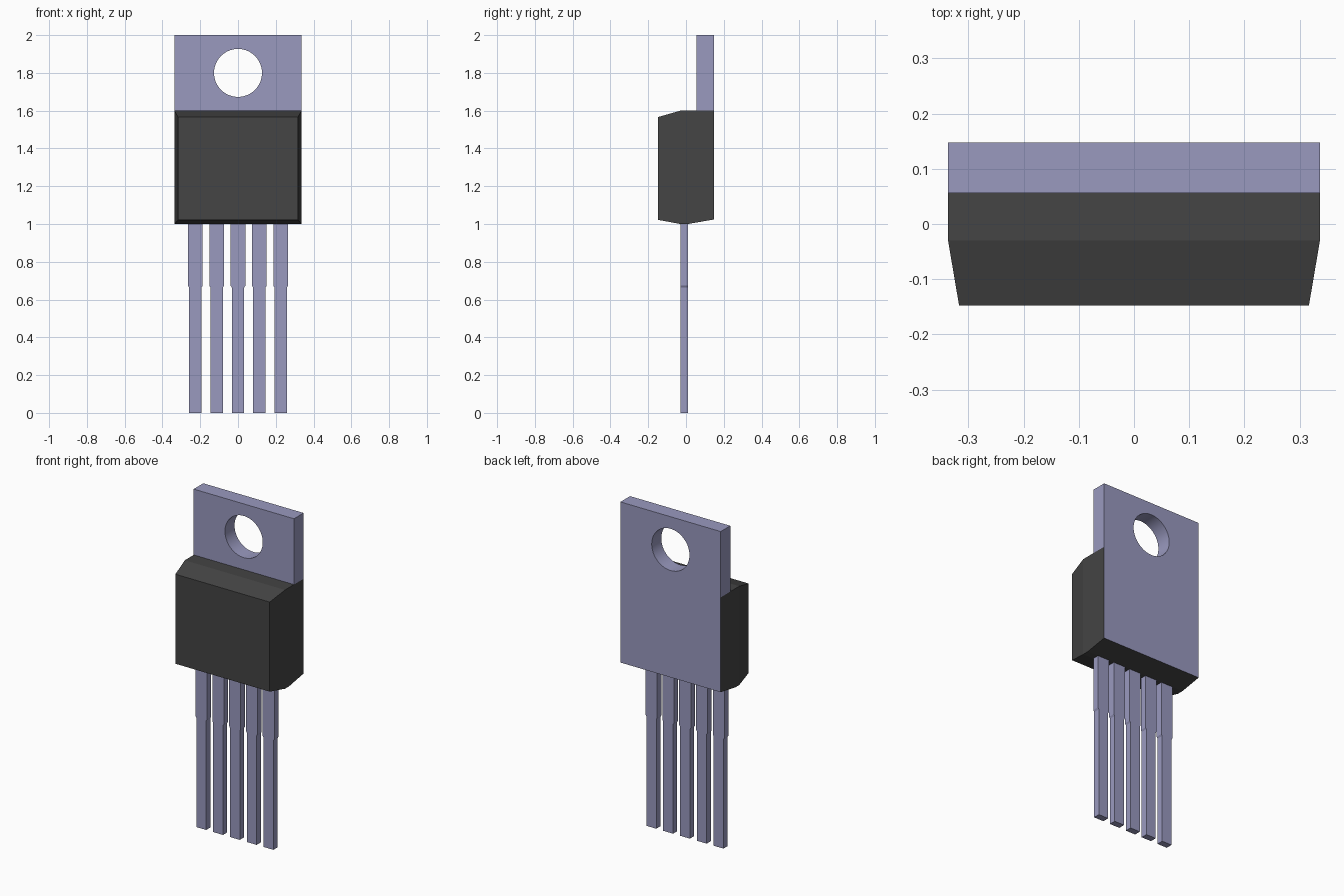
import bpy
import bmesh

cube = bpy.data.objects.get("Cube")
if cube:
    bpy.data.objects.remove(cube, do_unlink=True)


def material(name, rgb):
    m = bpy.data.materials.new(name)
    m.use_nodes = True
    m.diffuse_color = (*rgb, 1)
    m.node_tree.nodes["Principled BSDF"].inputs["Base Color"].default_value = (*rgb, 1)
    return m


METAL = material("tinned metal", (0.32, 0.32, 0.52))
PLASTIC = material("black plastic", (0.058, 0.058, 0.058))


def loft(name, rings, mats):
    """Skin a closed solid through rings that have equal point counts."""
    bm = bmesh.new()
    loops = [[bm.verts.new(p) for p in ring] for ring in rings]
    n = len(loops[0])
    for a, b in zip(loops, loops[1:]):
        for i in range(n):
            j = (i + 1) % n
            bm.faces.new((a[i], a[j], b[j], b[i]))
    bm.faces.new(loops[0][::-1])
    bm.faces.new(loops[-1])
    bmesh.ops.recalc_face_normals(bm, faces=bm.faces)
    mesh = bpy.data.meshes.new(name)
    bm.to_mesh(mesh)
    bm.free()
    for m in mats:
        mesh.materials.append(m)
    obj = bpy.data.objects.new(name, mesh)
    bpy.context.collection.objects.link(obj)
    return obj


def rect_xz(half, low, high, y):
    return [(-half, y, low), (half, y, low), (half, y, high), (-half, y, high)]


def rect_xy(x, half, front, back, z):
    return [(x - half, front, z), (x + half, front, z),
            (x + half, back, z), (x - half, back, z)]


WIDTH, BACK, TAB_FRONT = 0.337, 0.148, 0.056

# Moulded body, with the exposed metal plate as its rear face
body = loft("body", [
    rect_xz(0.317, 1.022, 1.566, -0.148),
    rect_xz(WIDTH, 1.0, 1.6, -0.03),
    rect_xz(WIDTH, 1.0, 1.6, 0.01),
    rect_xz(WIDTH, 1.024, 1.6, BACK),
], [PLASTIC, METAL])
for face in body.data.polygons:
    if face.normal.y > 0.99:
        face.material_index = 1

# Mounting tab with a round screw hole
tab = loft("mounting_tab", [
    rect_xz(WIDTH, 1.6, 2.0, TAB_FRONT),
    rect_xz(WIDTH, 1.6, 2.0, BACK),
], [METAL])
bpy.ops.mesh.primitive_cylinder_add(vertices=64, radius=0.127, depth=0.4,
                                    location=(0, 0.1, 1.8), rotation=(1.570796, 0, 0))
cutter = bpy.context.object
cutter.name = "hole_cutter"
cutter.hide_render = True
cutter.data.materials.append(METAL)
cut = tab.modifiers.new("screw hole", "BOOLEAN")
cut.operation, cut.solver, cut.object = "DIFFERENCE", "EXACT", cutter
bpy.ops.object.select_all(action="DESELECT")
tab.select_set(True)
bpy.context.view_layer.objects.active = tab
bpy.ops.object.modifier_apply(modifier=cut.name)
bpy.data.objects.remove(cutter, do_unlink=True)
bpy.ops.object.shade_smooth_by_angle()

# Five leads, each narrowing below its shoulder
for i in range(5):
    x = (i - 2) * 0.113
    loft(f"lead_{i + 1}", [
        rect_xy(x, half, -0.03, 0.01, z)
        for half, z in ((0.033, 0), (0.033, 0.664), (0.039, 0.674), (0.039, 1.002))
    ], [METAL])
